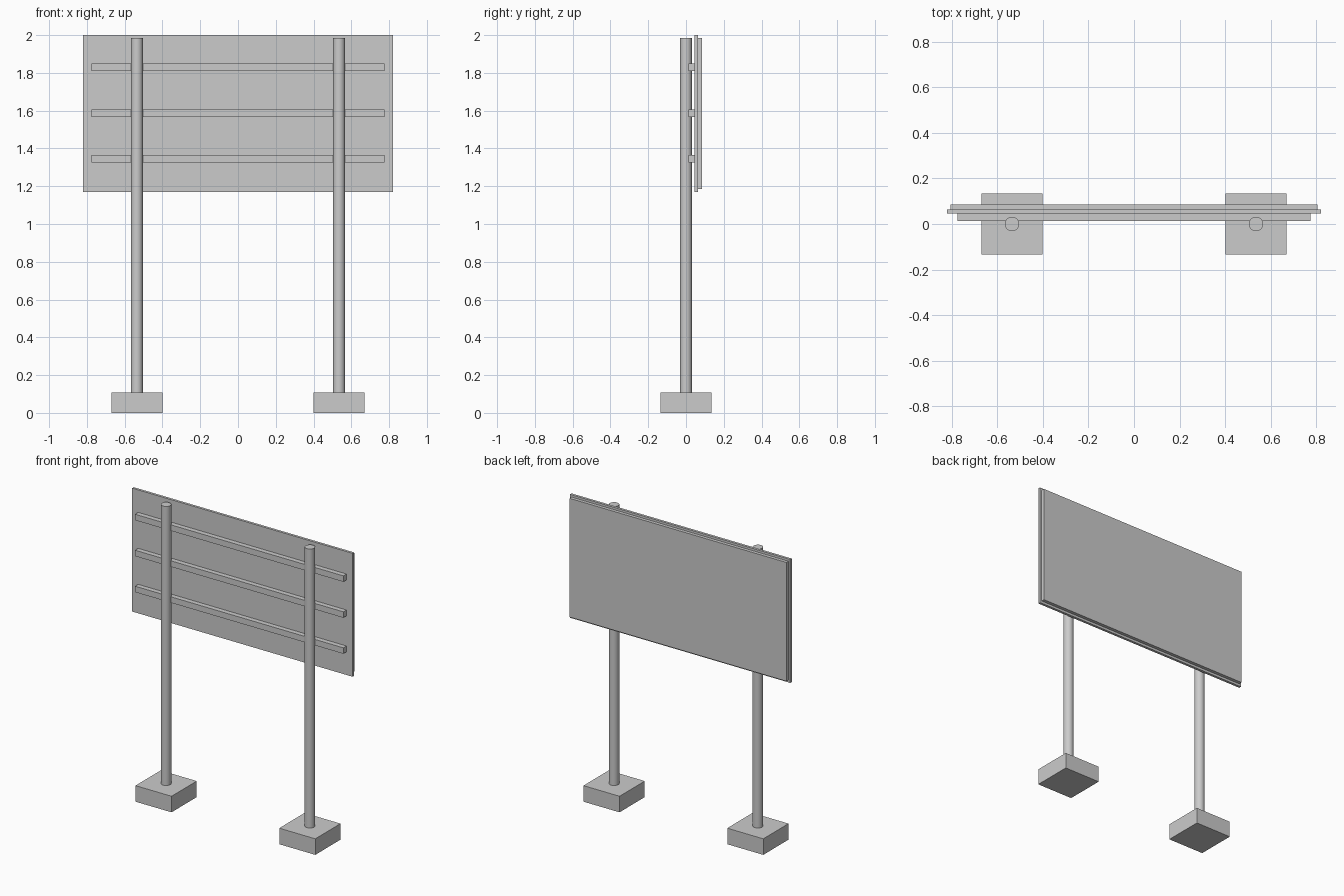
import bpy
import math

if "Cube" in bpy.data.objects:
    bpy.data.objects.remove(bpy.data.objects["Cube"])

grey = bpy.data.materials.new("plain_grey")
grey.diffuse_color = (0.6, 0.6, 0.6, 1)
grey.use_nodes = True
grey.node_tree.nodes["Principled BSDF"].inputs["Base Color"].default_value = grey.diffuse_color


def box(name, x, y, z):
    """Box from (min, max) ranges on each axis."""
    bpy.ops.mesh.primitive_cube_add(
        size=1, location=[sum(r) / 2 for r in (x, y, z)])
    ob = bpy.context.object
    ob.name = name
    ob.scale = [r[1] - r[0] for r in (x, y, z)]
    bpy.ops.object.transform_apply(location=False, rotation=False, scale=True)
    ob.data.materials.append(grey)
    return ob


def post(name, x, z0, z1, radius):
    bpy.ops.mesh.primitive_cylinder_add(
        vertices=32, radius=radius, depth=z1 - z0, location=(x, 0, (z0 + z1) / 2))
    ob = bpy.context.object
    ob.name = name
    ob.data.materials.append(grey)
    bpy.ops.object.shade_smooth_by_angle(angle=math.radians(30))
    return ob


# Footings and posts
for side, x in (("left", -0.535), ("right", 0.535)):
    box(side + "_footing", (x - 0.134, x + 0.134), (-0.134, 0.134), (0, 0.108))
    post(side + "_post", x, 0.108, 1.985, 0.0315)

# Horizontal rails between posts and board
for name, z in (("lower", 1.345), ("middle", 1.587), ("upper", 1.829)):
    box(name + "_rail", (-0.775, 0.775), (0.013, 0.046), (z - 0.02, z + 0.02))

# Backing board and the slightly smaller display panel
box("backing_board", (-0.82, 0.82), (0.046, 0.063), (1.17, 2.0))
box("display_panel", (-0.806, 0.806), (0.063, 0.085), (1.186, 1.985))
